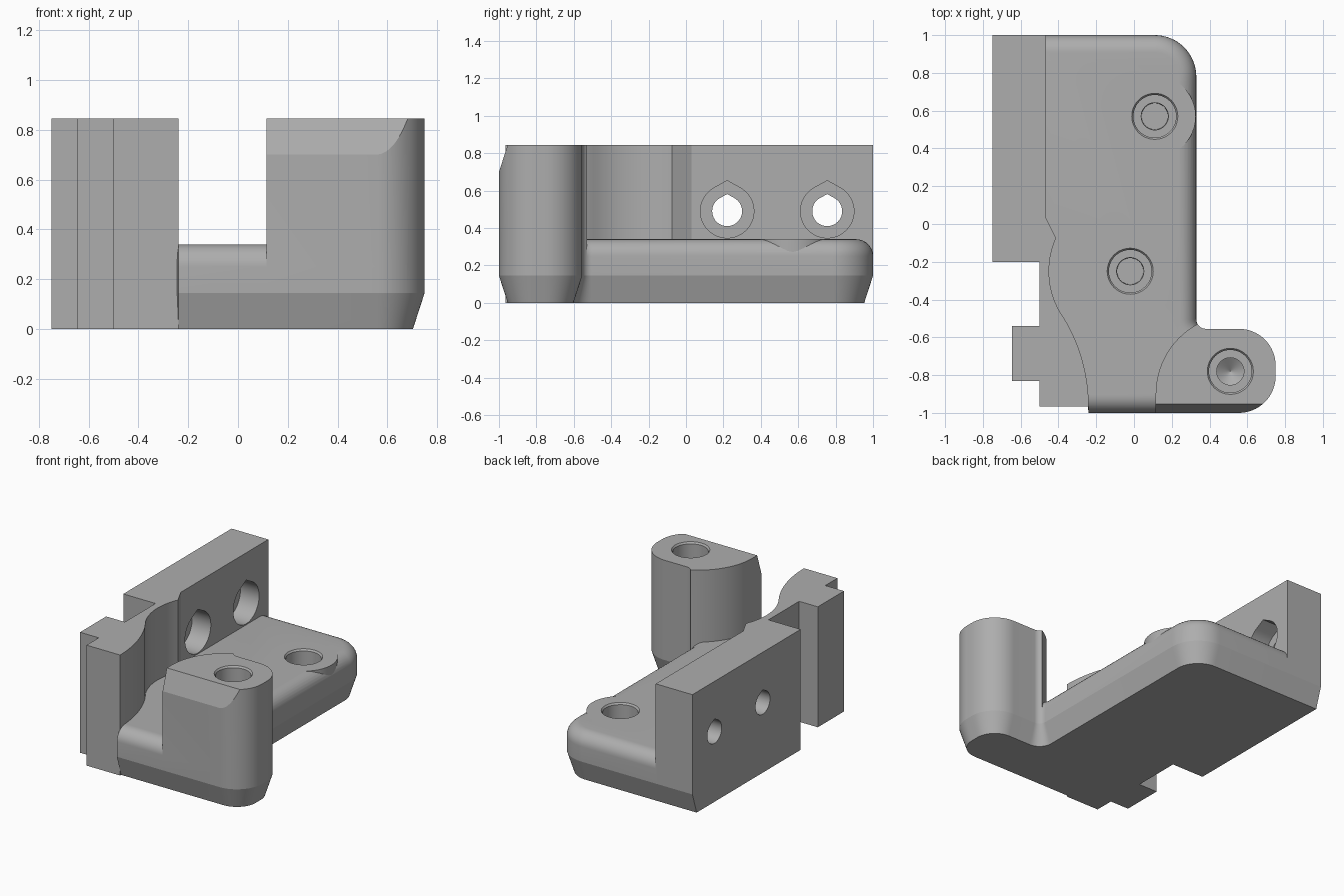
import bpy, bmesh
from math import sin, cos, pi, radians, sqrt

if "Cube" in bpy.data.objects:
    bpy.data.objects.remove(bpy.data.objects["Cube"])

grey = bpy.data.materials.new("plain grey")
grey.use_nodes = True
grey.diffuse_color = (0.42, 0.42, 0.42, 1)
grey.node_tree.nodes["Principled BSDF"].inputs["Base Color"].default_value = (0.42, 0.42, 0.42, 1)

TOP, BASE = 0.845, 0.34      # overall height, slab height
SLOPE, RISE = 0.047, 0.145   # bottom and post chamfers
ROUND = 0.09                 # slab top rounding


def arc(cx, cy, r, a0, a1, n=16):
    angles = [radians(a0 + (a1 - a0) * i / n) for i in range(n + 1)]
    return [(cx + r * cos(a), cy + r * sin(a)) for a in angles]


def loft(name, rings):
    """Solid skinned through rings of equal length."""
    bm = bmesh.new()
    loops = [[bm.verts.new(p) for p in ring] for ring in rings]
    n = len(loops[0])
    for a, b in zip(loops, loops[1:]):
        for i in range(n):
            j = (i + 1) % n
            bm.faces.new((a[i], a[j], b[j], b[i]))
    bm.faces.new(loops[0])
    bm.faces.new(loops[-1])
    bmesh.ops.recalc_face_normals(bm, faces=bm.faces)
    mesh = bpy.data.meshes.new(name)
    bm.to_mesh(mesh)
    bm.free()
    mesh.materials.append(grey)
    ob = bpy.data.objects.new(name, mesh)
    bpy.context.collection.objects.link(ob)
    return ob


def prism_z(name, pts, lo, hi):
    return loft(name, [[(x, y, z) for x, y in pts] for z in (lo, hi)])


def prism_x(name, pts, lo, hi):
    return loft(name, [[(x, y, z) for y, z in pts] for x in (lo, hi)])


def turned(name, x, y, profile):
    """Round solid from (radius, height) pairs."""
    return loft(name, [[(px, py, z) for px, py in arc(x, y, r, 0, 352.5, 47)] for r, z in profile])


def combine(body, tool, operation):
    mod = body.modifiers.new(operation, "BOOLEAN")
    mod.operation, mod.solver, mod.object = operation, "EXACT", tool
    bpy.context.view_layer.objects.active = body
    bpy.ops.object.modifier_apply(modifier=mod.name)
    bpy.data.objects.remove(tool)


def foot_end(d):
    """Rounded end of the foot, inset by d, from inner corner to front."""
    return (arc(0.38, -0.505, 0.05 + d, 210, 270, 6)
            + arc(0.555, -0.75, 0.195 - d, 90, 0)
            + arc(0.555, -0.805, 0.195 - d, 0, -90))


def slab_outline(d):
    return ([(-0.48, 1 - d)] + arc(0.11, 0.78, 0.22 - d, 90, 0)
            + arc(0.38, -0.505, 0.05 + d, 180, 200, 2) + foot_end(d)
            + [(-0.24, -1 + d), (-0.26, -0.85), (-0.48, -0.85)])


# Base slab: chamfered underneath, rounded on top
levels = [(SLOPE, 0), (0, RISE)]
for i in range(9):
    a = pi / 2 * i / 8
    levels.append((ROUND * (1 - cos(a)), BASE - ROUND + ROUND * sin(a)))
bracket = loft("bracket", [[(x, y, z) for x, y in slab_outline(d)] for d, z in levels])

# Upright wall with stepped outer side and scalloped inner side
scallop = arc(-0.02, -0.25, 0.43, 156, 215)
flare = [(x, y) for x, y in arc(-1.14, -0.965, 0.9, 30, 0)]
wall = prism_z("wall", [(-0.75, 1), (-0.465, 1), (-0.465, 0.03)] + scallop + flare
               + [(-0.5, -0.965), (-0.5, -0.83), (-0.645, -0.83), (-0.645, -0.54),
                  (-0.5, -0.54), (-0.5, -0.2), (-0.75, -0.2)], 0, TOP)
wedge = prism_x("wall_chamfer", [(1 - SLOPE, 0), (1 - 2 * SLOPE, -RISE), (1.2, -RISE),
                                 (1.2, RISE), (1, RISE)], -1, 0)
combine(wall, wedge, "DIFFERENCE")

# Post on the foot, with a sloped front edge at the top
post = prism_z("post", foot_end(0) + [(0.115, -1)] + arc(0.535, -0.9, 0.42, 180, 120), RISE, TOP)
wedge = prism_x("post_chamfer", [(-1, TOP - RISE), (-1 + 2 * SLOPE, TOP + RISE),
                                 (-1.2, TOP + RISE), (-1.2, TOP - RISE)], -1, 1)
combine(post, wedge, "DIFFERENCE")

# Boss that squares off the slab rounding around the rear hole
boss = turned("boss", 0.11, 0.57, [(0.217, 0.2), (0.217, BASE)])

for part in (wall, post, boss):
    combine(bracket, part, "UNION")

# Blind stepped holes from above
for x, y, top, step, floor, tip in ((0.11, 0.57, BASE, 0.1, 0.05, 0.07),
                                    (-0.02, -0.25, BASE, 0.1, 0.05, 0.07),
                                    (0.51, -0.78, TOP, 0.5, 0.2, 0.002)):
    hole = turned("hole", x, y, [(0.122, top + 0.1), (0.122, top), (0.113, top - 0.012),
                                 (0.113, step), (0.072, step), (0.072, floor + 0.05), (tip, floor)])
    combine(bracket, hole, "DIFFERENCE")

# Teardrop cross holes with counterbores through the wall
for y in (0.22, 0.755):
    for r, lo, hi in ((0.08, -0.9, -0.55), (0.143, -0.61, -0.4)):
        drop = arc(y, 0.49, r, 119, 421, 40) + [(y, 0.49 + r * 1.143)]
        combine(bracket, prism_x("cross_hole", drop, lo, hi), "DIFFERENCE")

# Smooth curved surfaces, keep edges crisp
bpy.ops.object.select_all(action="DESELECT")
bracket.select_set(True)
bpy.context.view_layer.objects.active = bracket
bpy.ops.object.shade_smooth_by_angle(angle=radians(16))
